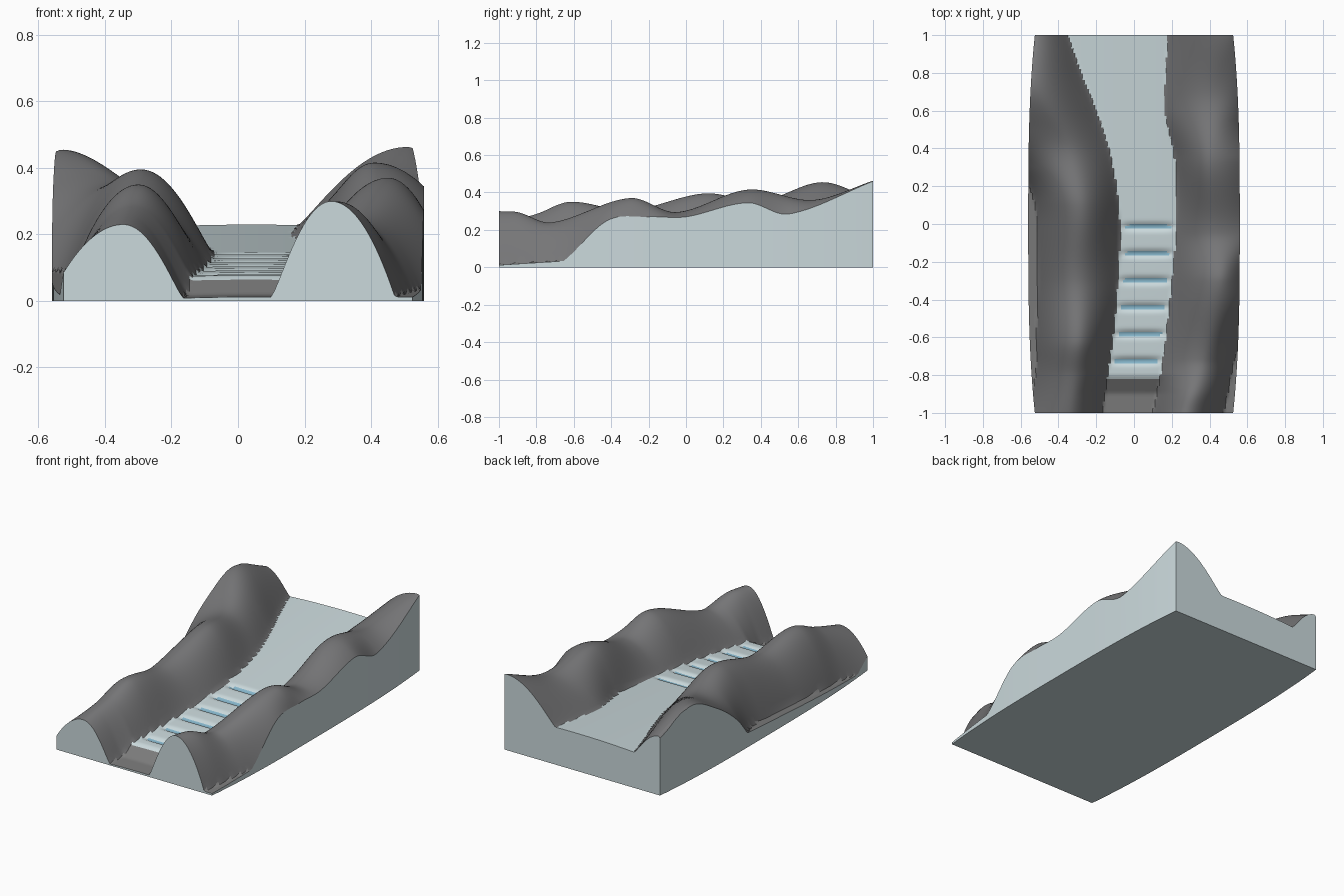
import bpy, bmesh, math

if "Cube" in bpy.data.objects:
    bpy.data.objects.remove(bpy.data.objects["Cube"], do_unlink=True)

NX, NY = 96, 168


def material(name, colour):
    m = bpy.data.materials.new(name)
    m.use_nodes = True
    m.diffuse_color = (*colour, 1)
    m.node_tree.nodes["Principled BSDF"].inputs["Base Color"].default_value = (*colour, 1)
    return m


rock = material("rock_grey", (0.18, 0.18, 0.185))
gravel = material("gravel_grey", (0.2, 0.2, 0.2))
ice = material("pale_ice", (0.6, 0.7, 0.72))
blue = material("deep_ice_blue", (0.24, 0.47, 0.6))


def curve(*points):
    """Smooth function through (y, value) points."""
    def value(y):
        n = len(points)
        i = max(k for k in range(n - 1) if k == 0 or points[k][0] <= y)
        (y0, a), (y1, b) = points[i], points[i + 1]

        def slope(k):
            p, q = points[max(k - 1, 0)], points[min(k + 1, n - 1)]
            return (q[1] - p[1]) / (q[0] - p[0])
        h = y1 - y0
        t = (y - y0) / h
        return ((1 + 2 * t) * (1 - t) ** 2 * a + t * (1 - t) ** 2 * h * slope(i)
                + t * t * (3 - 2 * t) * b + t * t * (t - 1) * h * slope(i + 1))
    return value


# Valley edges, then crest position, crest height and outer edge height per ridge
valley = {
    -1: curve((-1, .165), (-.8, .14), (-.5, .10), (0, .075), (.35, .12), (.6, .2), (.8, .28), (1, .35)),
    1: curve((-1, .10), (-.8, .14), (-.5, .18), (0, .225), (.35, .215), (.6, .165), (1, .18)),
}
crest_x = {
    -1: curve((-1, .345), (-.62, .3), (-.25, .3), (.1, .29), (.4, .36), (.73, .53), (1, .52)),
    1: curve((-1, .28), (-.72, .36), (-.3, .45), (0, .44), (.33, .41), (.7, .43), (1, .51)),
}
crest_z = {
    -1: curve((-1, .23), (-.8, .285), (-.62, .35), (-.3, .305), (.1, .395), (.4, .355), (.73, .455), (1, .36)),
    1: curve((-1, .30), (-.9, .295), (-.72, .24), (-.3, .37), (-.05, .295), (.33, .415), (.68, .36), (1, .463)),
}
edge_z = {
    -1: curve((-1, .085), (-.7, -.07), (0, -.06), (.13, .0), (.3, .2), (.5, .35), (.73, .45), (1, .35)),
    1: curve((-1, -.17), (-.66, .03), (-.42, .25), (-.2, .27), (0, .27), (.33, .345), (.55, .285), (1, .46)),
}


def half_width(y):
    return .56 - .035 * abs(y) ** 3


def bed(y):
    return .012 + .063 * (y + 1)


def crevasse(x, y):
    """Depth of the cross cracks, 0 to 1, fading towards the valley sides."""
    if not -.79 < y < .05:
        return 0
    middle = (valley[1](y) - valley[-1](y)) / 2
    fade = max(0, 1 - ((x - middle) / .15) ** 4)
    phase = (y + .725) / .142
    return fade * math.exp(-((phase - round(phase)) * .142 / .018) ** 2)


def ice_height(x, y):
    top = .075 + .085 * (y + .82)
    if y < -.8:
        top = max(bed(y), .077 - .6 * (-.8 - y))
    return top - .08 * (x - .04) ** 2 - .016 * crevasse(x, y)


def ridge_height(x, y, side):
    d = x * side
    px, pz, inner = crest_x[side](y), crest_z[side](y), valley[side](y)
    if d < inner:
        return -1
    if d < px:
        base = ice_height(x, y)
        u = (px - d) / (px - inner)
        return base + (pz - base) * (1 - u * u) ** 1.2
    u = (d - px) / max(half_width(y) - px, .005)
    return pz + (edge_z[side](y) - pz) * min(u, 1) ** 2


def in_valley(x, y):
    return -valley[-1](y) <= x <= valley[1](y)


def height(x, y):
    if in_valley(x, y):
        return ice_height(x, y)
    return max(bed(y), ridge_height(x, y, 1 if x > 0 else -1))


def part_at(x, y):
    if in_valley(x, y):
        if y < -.825:
            return "gravel_bed"
        return "crevasses" if crevasse(x, y) > .6 else "glacier"
    side = 1 if x > 0 else -1
    if ridge_height(x, y, side) <= bed(y):
        return "gravel_bed"
    return "left_ridge" if side > 0 else "right_ridge"


def place(i, j):
    y = 2 * j / NY - 1
    x = (2 * i / NX - 1) * half_width(y)
    return x, y, height(x, y)


def finish(name, bm, mat, angle):
    mesh = bpy.data.meshes.new(name)
    bm.to_mesh(mesh)
    bm.free()
    mesh.materials.append(mat)
    ob = bpy.data.objects.new(name, mesh)
    bpy.context.scene.collection.objects.link(ob)
    bpy.ops.object.select_all(action="DESELECT")
    ob.select_set(True)
    bpy.context.view_layer.objects.active = ob
    bpy.ops.object.shade_smooth_by_angle(angle=math.radians(angle))


# Sort the surface cells into parts
points = {(i, j): place(i, j) for i in range(NX + 1) for j in range(NY + 1)}
cells = {}
for i in range(NX):
    for j in range(NY):
        a, b = points[i, j], points[i + 1, j + 1]
        part = part_at((a[0] + b[0]) / 2, (a[1] + b[1]) / 2)
        cells.setdefault(part, []).append([(i, j), (i + 1, j), (i + 1, j + 1), (i, j + 1)])

colours = {"left_ridge": rock, "right_ridge": rock, "gravel_bed": gravel,
           "glacier": ice, "crevasses": blue}
for part, quads in cells.items():
    bm = bmesh.new()
    made = {}
    for quad in quads:
        for key in quad:
            if key not in made:
                made[key] = bm.verts.new(points[key])
        bm.faces.new([made[key] for key in quad])
    finish(part, bm, colours[part], 60)

# Cut-away walls and flat underside
rim = ([(i, 0) for i in range(NX)] + [(NX, j) for j in range(NY)]
       + [(i, NY) for i in range(NX, 0, -1)] + [(0, j) for j in range(NY, 0, -1)])
bm = bmesh.new()
top = [bm.verts.new(points[k]) for k in rim]
low = [bm.verts.new((*points[k][:2], 0)) for k in rim]
for k in range(len(rim)):
    n = (k + 1) % len(rim)
    bm.faces.new((low[k], low[n], top[n], top[k]))
bm.faces.new(low[::-1])
finish("ice_block", bm, ice, 30)
